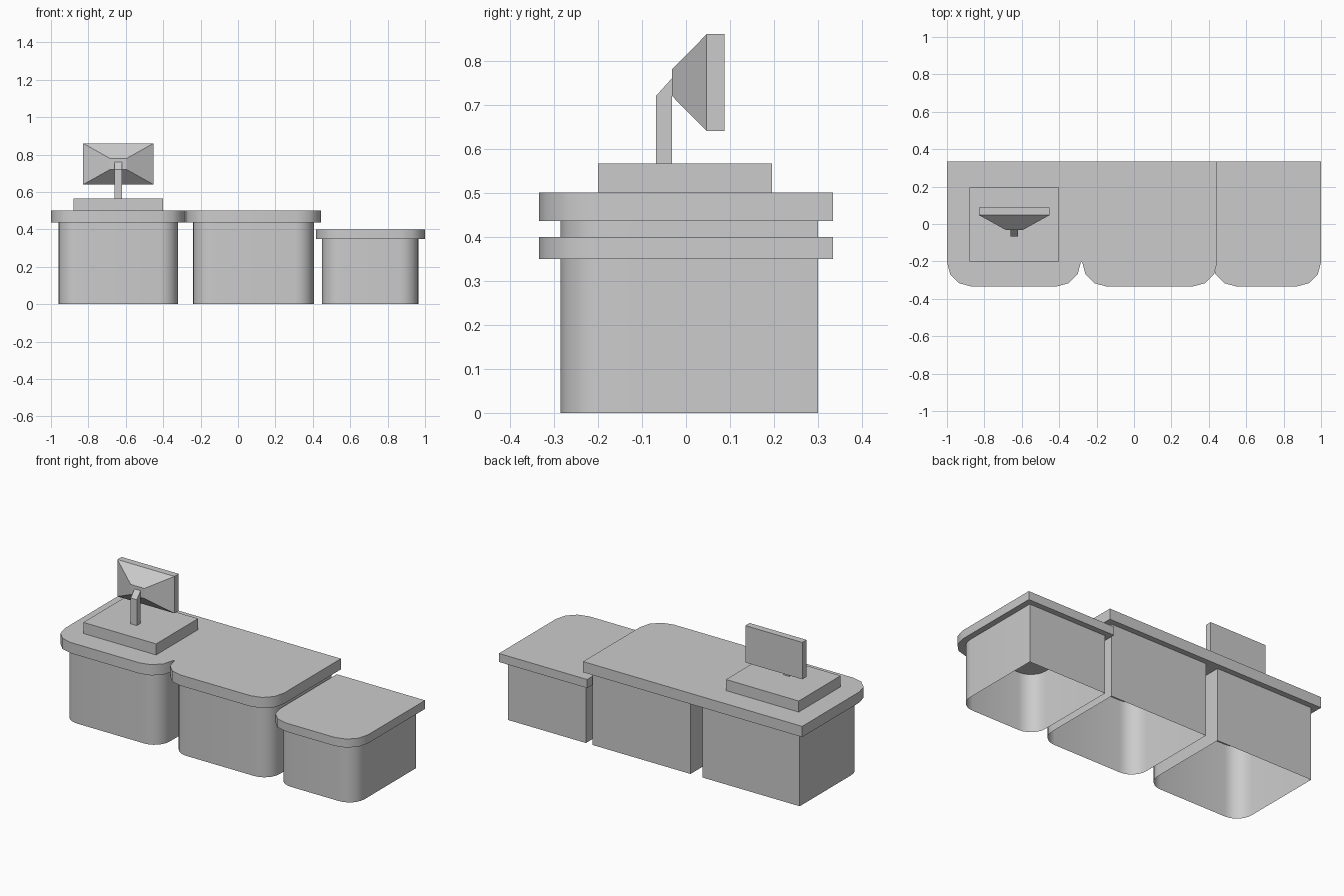
import bpy, bmesh
from math import sin, cos, pi, radians

old = bpy.data.objects.get("Cube")
if old:
    bpy.data.objects.remove(old, do_unlink=True)

grey = bpy.data.materials.new("light grey")
grey.use_nodes = True
colour = (0.6, 0.6, 0.6, 1)
grey.diffuse_color = colour
grey.node_tree.nodes["Principled BSDF"].inputs["Base Color"].default_value = colour


def loft(name, rings, caps=True, smooth=False):
    """Skin a list of matching closed rings, optionally capping both ends."""
    bm = bmesh.new()
    loops = [[bm.verts.new(p) for p in ring] for ring in rings]
    n = len(loops[0])
    for a, b in zip(loops, loops[1:]):
        for i in range(n):
            j = (i + 1) % n
            bm.faces.new((a[i], a[j], b[j], b[i]))
    if caps:
        bm.faces.new(loops[0][::-1])
        bm.faces.new(loops[-1])
        bmesh.ops.recalc_face_normals(bm, faces=bm.faces)
    mesh = bpy.data.meshes.new(name)
    bm.to_mesh(mesh)
    bm.free()
    mesh.materials.append(grey)
    obj = bpy.data.objects.new(name, mesh)
    bpy.context.collection.objects.link(obj)
    if smooth:
        bpy.ops.object.select_all(action='DESELECT')
        obj.select_set(True)
        bpy.context.view_layer.objects.active = obj
        bpy.ops.object.shade_smooth_by_angle(angle=radians(40))
    return obj


def rounded_front(x0, x1, y, r, segments):
    """Front edge from left to right, with both corners rounded."""
    arc = [pi / 2 * i / segments for i in range(segments + 1)]
    left = [(x0 + r - r * cos(a), y + r - r * sin(a)) for a in arc]
    right = [(x1 - r + r * sin(a), y + r - r * cos(a)) for a in arc]
    return left + right


def upright(name, outline, z0, z1, **options):
    return loft(name, [[(x, y, z) for x, y in outline] for z in (z0, z1)], **options)


def rect_xz(x0, x1, z0, z1, y):
    return [(x0, y, z0), (x1, y, z0), (x1, y, z1), (x0, y, z1)]


# Cabinets: thin shells, open underneath, rounded at the front
for name, x0, x1, top in (("cabinet_right", -0.96, -0.32, 0.436),
                          ("cabinet_middle", -0.24, 0.405, 0.436),
                          ("cabinet_low", 0.45, 0.965, 0.349)):
    outline = rounded_front(x0, x1, -0.285, 0.1, 6) + [(x1, 0.3), (x0, 0.3)]
    upright(name, outline, 0, top, caps=False, smooth=True)

# Countertops: the long one has two rounded lobes
BACK, FRONT, R = 0.334, -0.334, 0.13
lobes = rounded_front(-1, -0.284, FRONT, R, 3) + rounded_front(-0.277, 0.445, FRONT, R, 3)
upright("long_countertop", lobes + [(0.445, BACK), (-1, BACK)], 0.436, 0.5, smooth=True)
low = rounded_front(0.418, 1, FRONT, R, 3)
upright("low_countertop", low + [(1, BACK), (0.418, BACK)], 0.349, 0.4, smooth=True)

# Till base
upright("till_base", [(-0.88, -0.2), (-0.4, -0.2), (-0.4, 0.195), (-0.88, 0.195)], 0.5, 0.566)

# Screen stand with a slanted top
profile = [(-0.068, 0.566), (-0.032, 0.566), (-0.032, 0.76), (-0.068, 0.72)]
loft("screen_stand", [[(x, y, z) for y, z in profile] for x in (-0.66, -0.62)])

# Screen: tapered housing behind a flat panel
loft("screen", [rect_xz(-0.685, -0.595, 0.72, 0.78, -0.032),
                rect_xz(-0.828, -0.452, 0.64, 0.86, 0.047),
                rect_xz(-0.828, -0.452, 0.64, 0.86, 0.087)])
